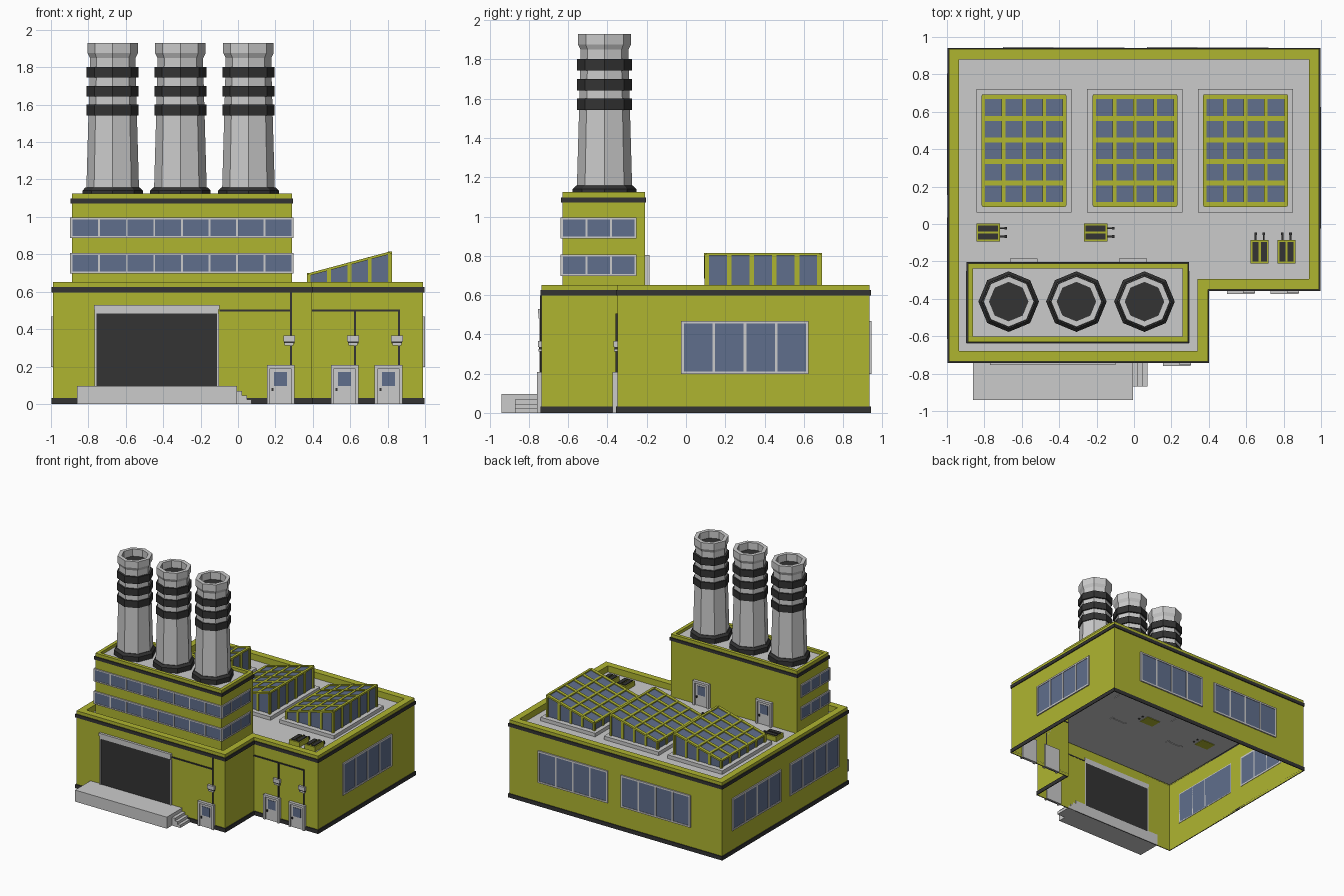
import bpy, bmesh
from math import cos, sin, pi
from mathutils import Matrix, Vector

if "Cube" in bpy.data.objects:
    bpy.data.objects.remove(bpy.data.objects["Cube"])


def mat(name, rgb):
    m = bpy.data.materials.new(name)
    m.diffuse_color = (*rgb, 1)
    m.use_nodes = True
    m.node_tree.nodes["Principled BSDF"].inputs["Base Color"].default_value = m.diffuse_color
    return m


YELLOW = mat("yellow_paint", (0.43, 0.46, 0.03))
DARK = mat("dark_trim", (0.033, 0.033, 0.033))
GLASS = mat("blue_glass", (0.115, 0.156, 0.262))


def finish(name, bm, m=None, M=None):
    me = bpy.data.meshes.new(name)
    bm.to_mesh(me)
    bm.free()
    ob = bpy.data.objects.new(name, me)
    bpy.context.collection.objects.link(ob)
    if m:
        me.materials.append(m)
    if M:
        ob.matrix_world = M
    return ob


def boxes(name, items, m=None, M=None):
    """One object made of boxes given as (x0, x1, y0, y1, z0, z1)."""
    bm = bmesh.new()
    for x0, x1, y0, y1, z0, z1 in items:
        T = Matrix.Translation(((x0 + x1) / 2, (y0 + y1) / 2, (z0 + z1) / 2))
        bmesh.ops.create_cube(bm, size=1, matrix=T @ Matrix.Diagonal((x1 - x0, y1 - y0, z1 - z0, 1)))
    return finish(name, bm, m, M)


def loft(name, rings, m=None, closed=False, cap0=False, cap1=False):
    """Skin a stack of (outline, z) rings."""
    bm = bmesh.new()
    vs = [[bm.verts.new((x, y, z)) for x, y in pts] for pts, z in rings]
    n = len(vs[0])
    for a, b in zip(vs, vs[1:] + (vs[:1] if closed else [])):
        for i in range(n):
            j = (i + 1) % n
            bm.faces.new((a[i], a[j], b[j], b[i]))
    if cap0:
        bm.faces.new(vs[0][::-1])
    if cap1:
        bm.faces.new(vs[-1])
    return finish(name, bm, m)


def hall(o):  # L-shaped outline, inset by o
    return [(-.99 + o, -.735 + o), (.395 - o, -.735 + o), (.395 - o, -.35 + o),
            (.99 - o, -.35 + o), (.99 - o, .935 - o), (-.99 + o, .935 - o)]


def tower(o):  # upper block outline, inset by o
    return [(-.888 + o, -.63 + o), (.288 - o, -.63 + o), (.288 - o, -.21 - o), (-.888 + o, -.21 - o)]


def octagon(r, cx, cy):
    return [(cx + r * cos(i * pi / 4), cy + r * sin(i * pi / 4)) for i in range(8)]


def band(name, outline, z0, z1, t=.007):
    loft(name, [(outline(0), z0), (outline(-t), z0), (outline(-t), z1), (outline(0), z1)], DARK, closed=True)


# Main hall: open-bottom shell with parapet, roof and dark bands
loft("hall_walls", [(hall(0), 0), (hall(0), .652), (hall(.055), .652), (hall(.055), .6)], YELLOW)
loft("hall_roof", [(hall(.01), .6)], cap1=True)
band("hall_base_band", hall, 0, .033)
band("hall_top_band", hall, .597, .625)

# Upper block
loft("tower_walls", [(tower(0), .6), (tower(0), 1.125), (tower(.028), 1.125), (tower(.028), 1.1)], YELLOW)
loft("tower_roof", [(tower(.01), 1.1)], cap1=True)
band("tower_top_band", tower, 1.072, 1.098)


# Windows: local x runs along the wall, local -y points outward
def window(name, x, y, z, angle, w, h, n, f=.014):
    M = Matrix.Translation((x, y, z)) @ Matrix.Rotation(angle, 4, 'Z')
    a, b = w / 2, h / 2
    frame = [(-a, a, -.01, .003, s * (b - f / 2) - f / 2, s * (b - f / 2) + f / 2) for s in (-1, 1)]
    for i in range(n + 1):
        c = -a + f / 2 + i * (w - f) / n
        frame.append((c - f / 2, c + f / 2, -.01, .003, -b + f, b - f))
    boxes(name + "_frame", frame, None, M)
    boxes(name + "_glass", [(-a + f / 2, a - f / 2, -.006, .003, -b + f / 2, b - f / 2)], GLASS, M)


window("right_window", .99, .30, .333, pi / 2, .65, .27, 4)
for i, (bx, ly) in enumerate(((-.375, .48), (.395, -.29))):
    window(f"back_window_{i}", bx, .935, .333, pi, .65, .27, 4)
    window(f"left_window_{i}", -.99, ly, .333, -pi / 2, .65, .27, 4)
for i, z in enumerate((.752, .942)):
    window(f"tower_front_window_{i}", -.3, -.63, z, 0, 1.19, .108, 8, .01)
    window(f"tower_right_window_{i}", .288, -.445, z, pi / 2, .385, .108, 3, .01)
    window(f"tower_left_window_{i}", -.888, -.445, z, -pi / 2, .385, .108, 3, .01)


# Personnel doors
def door(name, x, y, z, angle=0):
    M = Matrix.Translation((x, y, z)) @ Matrix.Rotation(angle, 4, 'Z')
    boxes(name + "_frame", [(-.074, -.056, -.025, .01, 0, .208), (.056, .074, -.025, .01, 0, .208),
                            (-.056, .056, -.025, .01, .19, .208), (-.056, .056, -.014, .01, 0, .19)], None, M)
    boxes(name + "_pane", [(-.035, .035, -.017, -.01, .095, .17)], GLASS, M)
    boxes(name + "_handle", [(-.049, -.037, -.022, -.01, .068, .084)], DARK, M)


DOORS = ((.228, -.735), (.57, -.35), (.805, -.35))
for i, (x, y) in enumerate(DOORS):
    door(f"front_door_{i}", x, y, 0)
for i, x in enumerate((-.59, -.005)):
    door(f"roof_door_{i}", x, -.21, .595, pi)

# Lamps above the doors and their conduits
for i, (x, y) in enumerate(DOORS):
    c = x + .045
    boxes(f"lamp_{i}", [(c - .031, c + .031, y - .02, y, .335, .365), (c - .025, c + .025, y - .016, y, .313, .325)])
    boxes(f"lamp_core_{i}", [(c - .028, c + .028, y - .014, y, .324, .336)], DARK)
    top = .597 if i == 0 else .505
    boxes(f"conduit_{i}", [(c + .005, c + .015, y - .008, y + .002, .36, top),
                           (c + .005, c + .015, y - .008, y + .002, .2, .32)], DARK)
boxes("conduit_runs", [(-.10, .283, -.743, -.733, .495, .505), (.395, .86, -.358, -.348, .495, .505)], DARK)

# Loading door, frame and dock with steps
boxes("loading_door", [(-.757, -.112, -.741, -.733, .09, .485)], DARK)
boxes("loading_door_frame", [(-.77, -.10, -.755, -.733, .505, .53), (-.767, -.103, -.75, -.733, .48, .505),
                             (-.768, -.757, -.747, -.733, .09, .48), (-.112, -.102, -.747, -.733, .09, .48)])
boxes("loading_dock", [(-.86, -.005, -.94, -.733, 0, .097)])
boxes("dock_steps", [(-.005, .022 + .025 * i, -.87, -.733, .0, .068 - .022 * i) for i in range(3)])

# Chimneys
for i, cx in enumerate((-.67, -.308, .056)):
    ring = lambda r, z: (octagon(r, cx, -.415), z)
    loft(f"chimney_base_{i}", [ring(.162, 1.095), ring(.162, 1.14), ring(.145, 1.158), ring(.12, 1.158)], DARK)
    loft(f"chimney_stack_{i}", [ring(.141, 1.14), ring(.122, 1.81), ring(.122, 1.85), ring(.135, 1.876),
                                ring(.135, 1.93), ring(.103, 1.93), ring(.103, 1.87)])
    loft(f"chimney_flue_{i}", [ring(.103, 1.87)], DARK, cap1=True)
    for k in range(3):
        z = 1.542 + k * .101
        loft(f"chimney_band_{i}_{k}", [ring(.12, z), ring(.139, z), ring(.139, z + .058), ring(.12, z + .058)],
             DARK, closed=True)

# Sloped skylights on kerbs, with yellow glazing bars
W, Y0, Y1, ZL, ZR = .435, .105, .68, .692, .808


def beam(bm, a, b, wy, wx):
    """Vertical-sided bar from a to b, running along x, y or z."""
    d = Vector(b) - Vector(a)
    side = Vector((0, wy, 0)) if abs(d.y) < 1e-6 else Vector((wx, 0, 0))
    other = Vector((wx, 0, 0)) if d.x == 0 and d.y == 0 else Vector((0, 0, .014))
    pts = [Vector(p) + s * side / 2 + t * other / 2 for p in (a, b)
           for s, t in ((-1, -1), (1, -1), (1, 1), (-1, 1))]
    v = [bm.verts.new(p) for p in pts]
    for f in ((0, 1, 2, 3), (7, 6, 5, 4), (0, 4, 5, 1), (1, 5, 6, 2), (2, 6, 7, 3), (3, 7, 4, 0)):
        bm.faces.new([v[k] for k in f])


for i, x0 in enumerate((-.806, -.213, .378)):
    x1 = x0 + W
    boxes(f"skylight_kerb_{i}", [(x0 - .037, x1 + .037, .062, .722, .595, .63)])
    bm = bmesh.new()
    prof = [(x0, .62), (x1, .62), (x1, ZR), (x0, ZL)]
    f = bm.faces.new([bm.verts.new((x, Y0, z)) for x, z in prof])
    ext = bmesh.ops.extrude_face_region(bm, geom=[f])
    bmesh.ops.translate(bm, vec=(0, Y1 - Y0, 0), verts=[g for g in ext['geom'] if isinstance(g, bmesh.types.BMVert)])
    bmesh.ops.recalc_face_normals(bm, faces=bm.faces)
    finish(f"skylight_glass_{i}", bm, GLASS)
    bm = bmesh.new()
    for k in range(5):
        x, z = x0 + W * k / 4, ZL + (ZR - ZL) * k / 4
        beam(bm, (x, Y0, z), (x, Y1, z), 0, .02)
        for y in (Y0, Y1):
            beam(bm, (x, y, .62), (x, y, z), .014, .02)
    for k in range(6):
        y = Y0 + (Y1 - Y0) * k / 5
        beam(bm, (x0, y, ZL), (x1, y, ZR), .026, 0)
        for x, z in ((x0, ZL), (x1, ZR)):
            beam(bm, (x, y, .62), (x, y, z), .024, .014)
    bmesh.ops.recalc_face_normals(bm, faces=bm.faces)
    finish(f"skylight_bars_{i}", bm, YELLOW)

# Rooftop ventilation units with slats and twin pipes
for i, (x, y, a) in enumerate(((-.78, -.045, 0), (-.205, -.045, 0), (.672, -.148, pi / 2), (.815, -.148, pi / 2))):
    M = Matrix.Translation((x, y, .595)) @ Matrix.Rotation(a, 4, 'Z')
    boxes(f"vent_unit_{i}", [(-.063, .063, -.048, .048, 0, .045)], YELLOW, M)
    boxes(f"vent_slats_{i}", [(-.053, .053, s * .022 - .016, s * .022 + .016, .04, .052) for s in (-1, 1)], DARK, M)
    boxes(f"vent_pipes_{i}", [b for s in (-.022, .022) for b in
                              ((.06, .1, s - .005, s + .005, .018, .028),
                               (.088, .102, s - .007, s + .007, 0, .03))], DARK, M)
